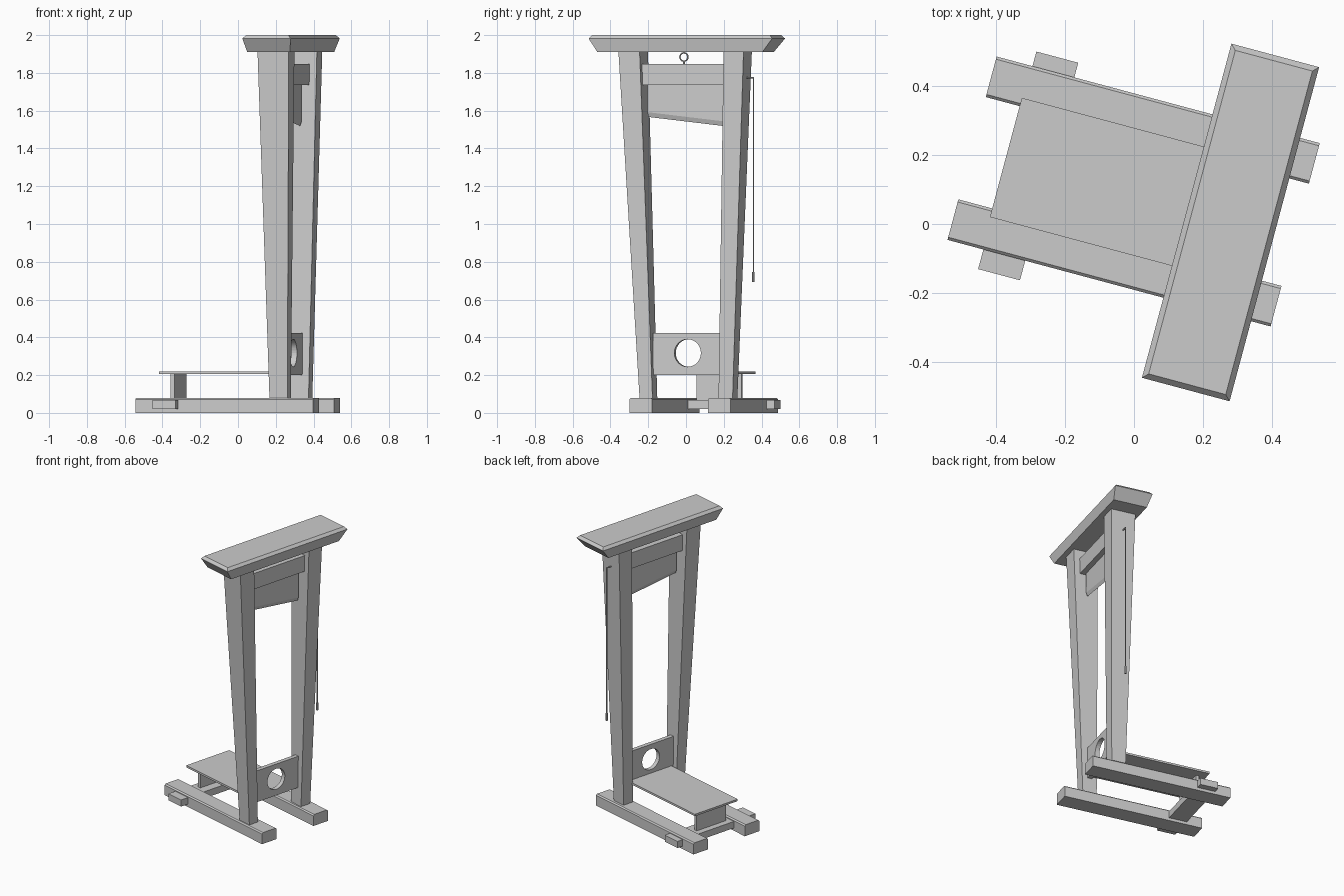
import bpy, bmesh, math
from mathutils import Matrix, Vector

if "Cube" in bpy.data.objects:
    bpy.data.objects.remove(bpy.data.objects["Cube"])

TURN = math.radians(-15)   # whole model is turned about z
MID = 0.266                # centre line of the frame along its length


def finish(name, bm):
    bmesh.ops.recalc_face_normals(bm, faces=bm.faces[:])
    mesh = bpy.data.meshes.new(name)
    bm.to_mesh(mesh)
    bm.free()
    ob = bpy.data.objects.new(name, mesh)
    ob.rotation_euler[2] = TURN
    bpy.context.collection.objects.link(ob)
    return ob


def loft(name, sections):
    """Stack of rectangles (z, x0, x1, y0, y1) joined by side faces."""
    bm = bmesh.new()
    rings = []
    for z, x0, x1, y0, y1 in sections:
        rings.append([bm.verts.new(p) for p in
                      ((x0, y0, z), (x1, y0, z), (x1, y1, z), (x0, y1, z))])
    for a, b in zip(rings, rings[1:]):
        for i in range(4):
            j = (i + 1) % 4
            bm.faces.new((a[i], a[j], b[j], b[i]))
    bm.faces.new(rings[0][::-1])
    bm.faces.new(rings[-1])
    return finish(name, bm)


def box(name, x0, x1, y0, y1, z0, z1):
    return loft(name, [(z0, x0, x1, y0, y1), (z1, x0, x1, y0, y1)])


def prism(name, profile, x0, x1):
    """Profile of (y, z) points extruded along x."""
    bm = bmesh.new()
    face = bm.faces.new([bm.verts.new((x0, y, z)) for y, z in profile])
    out = bmesh.ops.extrude_face_region(bm, geom=[face])
    verts = [g for g in out["geom"] if isinstance(g, bmesh.types.BMVert)]
    bmesh.ops.translate(bm, verts=verts, vec=(x1 - x0, 0, 0))
    return finish(name, bm)


def rod(name, a, b, r, n=8):
    a, b = Vector(a), Vector(b)
    bm = bmesh.new()
    rot = Vector((0, 0, 1)).rotation_difference(b - a).to_matrix().to_4x4()
    bmesh.ops.create_cone(bm, cap_ends=True, segments=n, radius1=r, radius2=r,
                          depth=(b - a).length,
                          matrix=Matrix.Translation((a + b) / 2) @ rot)
    return finish(name, bm)


# Base beams with chamfered top edges
for side, y0, y1 in (("near", -0.185, -0.063), ("far", 0.245, 0.367)):
    c = 0.008
    prism(side + "_base_beam", [(y0, 0), (y1, 0), (y1, 0.08 - c), (y1 - c, 0.08),
                                (y0 + c, 0.08), (y0, 0.08 - c)], -0.512, 0.461)

# Cross bar, bench support and bench board
box("cross_bar", -0.404, -0.278, -0.244, 0.411, 0.02, 0.067)
box("bench_support", -0.361, -0.339, -0.032, 0.2135, 0.067, 0.206)
box("bench_board", -0.41, 0.251, -0.089, 0.27, 0.205, 0.219)

# Tapered posts, leaning outward and widening to the top
loft("near_post", [(0.08, 0.218, 0.316, -0.170, -0.099),
                   (1.912, 0.181, 0.352, -0.276, -0.160)])
loft("far_post", [(0.08, 0.218, 0.316, 0.263, 0.340),
                  (1.912, 0.181, 0.352, 0.300, 0.4095)])

# Top cap with flared sides and a small top bevel
cap = []
for z, hx, hy, cy in ((1.91, 0.117, 0.452, 0.07), (1.982, 0.132, 0.503, 0.077),
                      (2.0, 0.116, 0.487, 0.077)):
    cap.append((z, 0.270 - hx, 0.270 + hx, cy - hy, cy + hy))
loft("top_cap", cap)

# Neck board in two halves around a round hole
cy, cz, r, n = 0.084, 0.317, 0.073, 16
for name, s, z_end in (("lower_neck_board", -1, 0.201), ("upper_neck_board", 1, 0.423)):
    arc = [(cy + r * math.cos(math.pi * i / n), cz + s * r * math.sin(math.pi * i / n))
           for i in range(n + 1)]
    prism(name, arc + [(-0.106, cz), (-0.106, z_end), (0.272, z_end), (0.272, cz)],
          0.251, 0.281)

# Weight block above the blade
box("weight_block", 0.221, 0.311, -0.166, 0.305, 1.735, 1.847)

# Slanted blade with a sharpened lower edge
bm = bmesh.new()
ends = []
for y, z in ((-0.137, 1.567), (0.276, 1.519)):
    ends.append([bm.verts.new(p) for p in
                 ((0.275, y, 1.74), (0.275, y, z + 0.025), (MID, y, z),
                  (0.257, y, z + 0.025), (0.257, y, 1.74))])
for i in range(5):
    j = (i + 1) % 5
    bm.faces.new((ends[0][i], ends[0][j], ends[1][j], ends[1][i]))
for e in ends:
    bm.faces.new(e)
finish("blade", bm)

# Lifting ring on the weight block
bm = bmesh.new()
R, t, N, M = 0.022, 0.004, 20, 8
grid = []
for i in range(N):
    a = 2 * math.pi * i / N
    ring = []
    for j in range(M):
        b = 2 * math.pi * j / M
        d = R + t * math.cos(b)
        ring.append(bm.verts.new((MID + t * math.sin(b), 0.06 + d * math.cos(a),
                                  1.884 + d * math.sin(a))))
    grid.append(ring)
for i in range(N):
    for j in range(M):
        k, l = (i + 1) % N, (j + 1) % M
        bm.faces.new((grid[i][j], grid[k][j], grid[k][l], grid[i][l]))
finish("lifting_ring", bm)
rod("ring_stem", (MID, 0.06, 1.845), (MID, 0.06, 1.864), 0.005)

# Pull rope with its peg and handle
rod("rope_peg", (MID, 0.39, 1.775), (MID, 0.444, 1.775), 0.004)
rod("pull_rope", (MID, 0.441, 0.74), (MID, 0.441, 1.777), 0.0035)
rod("rope_handle", (MID, 0.441, 0.693), (MID, 0.441, 0.745), 0.007)
